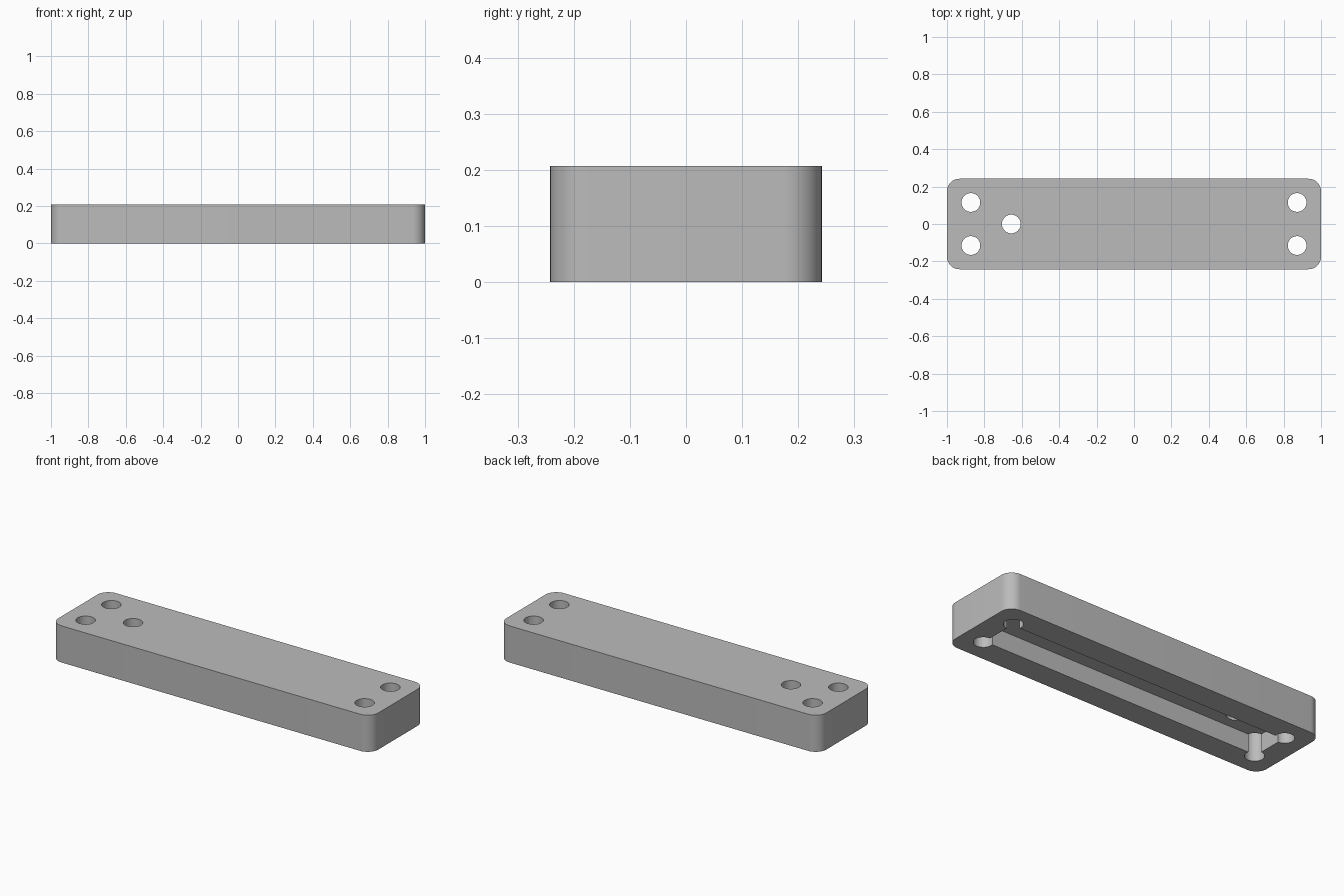
import bpy, bmesh, math

cube = bpy.data.objects.get("Cube")
if cube:
    bpy.data.objects.remove(cube, do_unlink=True)

HALF_X, HALF_Y, HEIGHT, CORNER = 1.0, 0.242, 0.207, 0.067
HOLE_X, HOLE_Y, HOLE_R = 0.872, 0.115, 0.05

grey = bpy.data.materials.new("plain grey")
grey.use_nodes = True
colour = (0.5, 0.5, 0.5, 1)
grey.diffuse_color = colour
grey.node_tree.nodes["Principled BSDF"].inputs["Base Color"].default_value = colour


def prism(name, outline, bottom, top):
    """Extrude a flat outline between two heights."""
    bm = bmesh.new()
    face = bm.faces.new([bm.verts.new((x, y, bottom)) for x, y in outline])
    side = bmesh.ops.extrude_face_region(bm, geom=[face])
    verts = [v for v in side["geom"] if isinstance(v, bmesh.types.BMVert)]
    bmesh.ops.translate(bm, verts=verts, vec=(0, 0, top - bottom))
    bmesh.ops.recalc_face_normals(bm, faces=bm.faces)
    mesh = bpy.data.meshes.new(name)
    bm.to_mesh(mesh)
    bm.free()
    mesh.materials.append(grey)
    obj = bpy.data.objects.new(name, mesh)
    bpy.context.collection.objects.link(obj)
    return obj


def arc(cx, cy, radius, start, sweep, steps):
    return [(cx + radius * math.cos(start + sweep * i / steps),
             cy + radius * math.sin(start + sweep * i / steps)) for i in range(steps + 1)]


def cut(target, cutter):
    """Subtract a cutter and remove it."""
    bpy.ops.object.select_all(action='DESELECT')
    target.select_set(True)
    bpy.context.view_layer.objects.active = target
    mod = target.modifiers.new("cut", 'BOOLEAN')
    mod.operation, mod.solver, mod.object = 'DIFFERENCE', 'EXACT', cutter
    bpy.ops.object.modifier_apply(modifier=mod.name)
    bpy.data.objects.remove(cutter, do_unlink=True)


# Rounded block
outline = []
for quarter, (sx, sy) in enumerate([(1, 1), (-1, 1), (-1, -1), (1, -1)]):
    outline += arc(sx * (HALF_X - CORNER), sy * (HALF_Y - CORNER), CORNER,
                   quarter * math.pi / 2, math.pi / 2, 12)
body = prism("mounting_block", outline, 0, HEIGHT)

# Long pocket in the underside
px, py = HOLE_X, 0.105
cut(body, prism("pocket_cutter", [(px, py), (-px, py), (-px, -py), (px, -py)], -0.1, 0.102))

# Four corner screw holes and one cable hole, right through
holes = [(sx * HOLE_X, sy * HOLE_Y) for sx in (-1, 1) for sy in (-1, 1)] + [(-0.656, 0)]
for x, y in holes:
    ring = arc(x, y, HOLE_R, 0, 2 * math.pi, 48)[:-1]
    cut(body, prism("hole_cutter", ring, -0.1, HEIGHT + 0.1))

bpy.ops.object.shade_smooth_by_angle(angle=math.radians(30))
